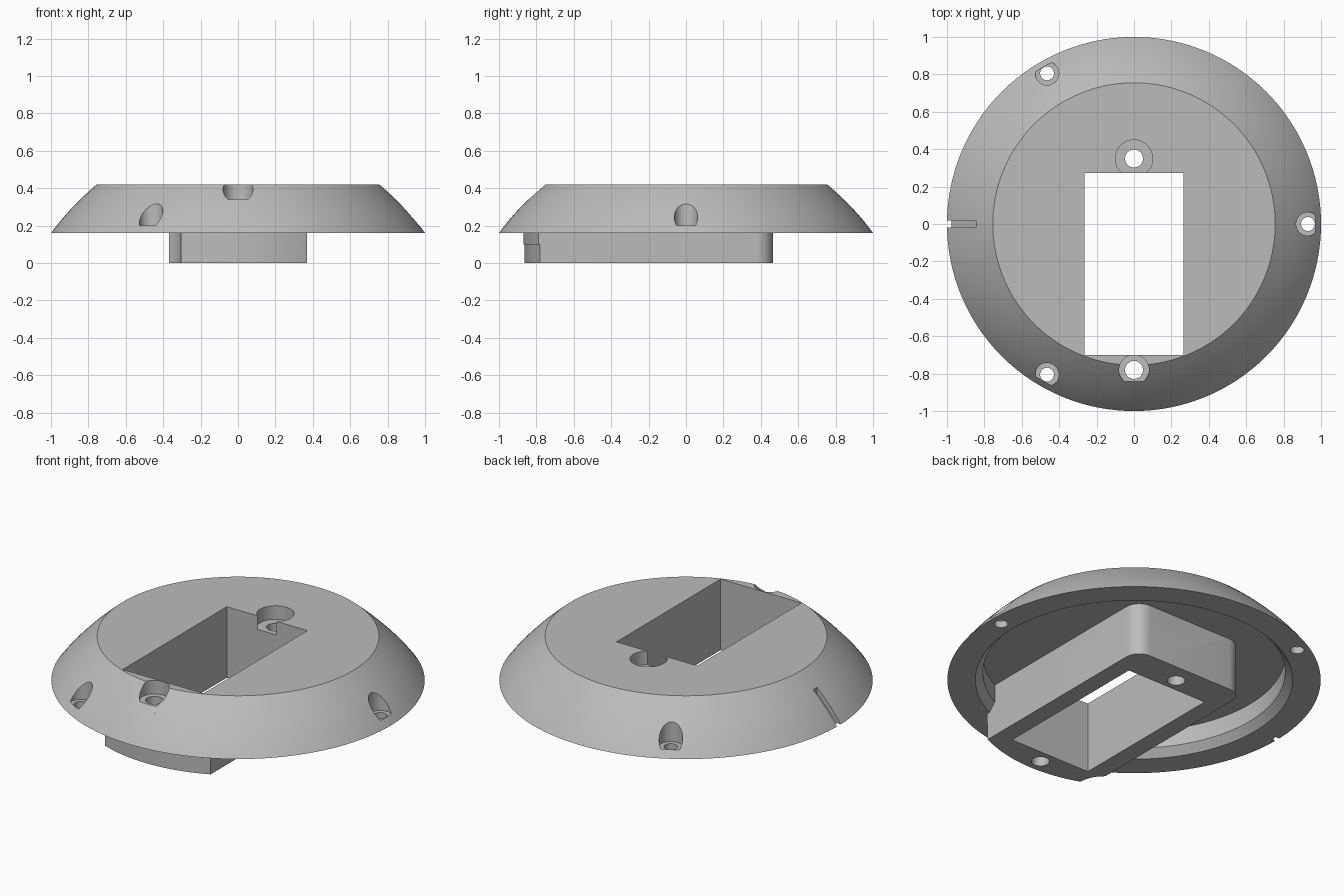
import bpy, bmesh
from math import cos, sin, pi, sqrt, radians

if "Cube" in bpy.data.objects:
    bpy.data.objects.remove(bpy.data.objects["Cube"])

mat = bpy.data.materials.new("plain grey")
mat.use_nodes = True
GREY = (0.5, 0.5, 0.5, 1)
mat.diffuse_color = GREY
mat.node_tree.nodes["Principled BSDF"].inputs["Base Color"].default_value = GREY


def finish(bm, name):
    bmesh.ops.remove_doubles(bm, verts=bm.verts, dist=1e-5)
    bmesh.ops.recalc_face_normals(bm, faces=bm.faces)
    mesh = bpy.data.meshes.new(name)
    bm.to_mesh(mesh)
    bm.free()
    mesh.materials.append(mat)
    ob = bpy.data.objects.new(name, mesh)
    bpy.context.collection.objects.link(ob)
    return ob


def lathe(name, profile, steps, centre=(0, 0)):
    """Spin a closed (radius, z) profile round a vertical axis."""
    bm = bmesh.new()
    cx, cy = centre
    vs = [bm.verts.new((cx + r, cy, z)) for r, z in profile]
    es = [bm.edges.new((vs[i - 1], vs[i])) for i in range(len(vs))
          if profile[i - 1][0] + profile[i][0] > 0]
    bmesh.ops.spin(bm, geom=vs + es, cent=(cx, cy, 0), axis=(0, 0, 1),
                   angle=2 * pi, steps=steps)
    return finish(bm, name)


def prism(name, points, offset):
    """Extrude a closed outline of 3D points."""
    bm = bmesh.new()
    face = bm.faces.new([bm.verts.new(p) for p in points])
    out = bmesh.ops.extrude_face_region(bm, geom=[face])
    bmesh.ops.translate(bm, vec=offset,
                        verts=[v for v in out["geom"] if isinstance(v, bmesh.types.BMVert)])
    return finish(bm, name)


def cylinder(name, x, y, r, z0, z1, steps=48):
    return lathe(name, [(0, z0), (r, z0), (r, z1), (0, z1)], steps, (x, y))


def combine(target, other, operation):
    mod = target.modifiers.new(operation, "BOOLEAN")
    mod.operation, mod.solver, mod.object = operation, "EXACT", other
    bpy.ops.object.select_all(action="DESELECT")
    bpy.context.view_layer.objects.active = target
    target.select_set(True)
    bpy.ops.object.modifier_apply(modifier=mod.name)
    bpy.data.objects.remove(other)


# Domed cover with a hollow underside
TOP, RIM, CEILING = 0.42, 0.16, 0.31
slope = []
for i in range(9):
    t = i / 8
    slope.append((1 - 0.245 * t + 0.06 * t * (1 - t), RIM + (TOP - RIM) * t))
body = lathe("domed_cover", slope + [(0, TOP), (0, CEILING), (0.81, CEILING),
                                     (0.81, 0.205), (0.85, RIM)], 128)

# Block under the cover: rounded back corners, front curved with the rim
half, back, corner, front = 0.368, 0.465, 0.09, 0.87
outline = []
for sx, start in ((1, 0), (-1, 90)):
    for i in range(9):
        a = radians(start + 90 * i / 8)
        outline.append((sx * (half - corner) + corner * cos(a),
                        back - corner + corner * sin(a), 0))
for i in range(25):
    x = -half + 2 * half * i / 24
    outline.append((x, -sqrt(front ** 2 - x ** 2), 0))
block = prism("lower_block", outline, (0, 0, CEILING + 0.003))

# Small step across the block front and clearance beside one screw
combine(block, lathe("step_cutter", [(0.863, -0.1), (1.2, -0.1), (1.2, 0.1), (0.863, 0.1)],
                     128), "DIFFERENCE")
combine(block, cylinder("clearance_cutter", -0.465, -0.805, 0.16, -0.1, RIM), "DIFFERENCE")
combine(body, block, "UNION")

# Rectangular opening through everything
w, y0, y1 = 0.264, -0.70, 0.272
combine(body, prism("window_cutter", [(-w, y0, -1), (w, y0, -1), (w, y1, -1), (-w, y1, -1)],
                    (0, 0, 2)), "DIFFERENCE")

# Counterbored screw holes: x, y, head radius, hole radius, seat height
holes = [(0, 0.35, 0.1, 0.048, 0.34), (0, -0.78, 0.08, 0.048, 0.34)]
for k in range(3):
    a = 2 * pi * k / 3
    holes.append((0.93 * cos(a), 0.93 * sin(a), 0.063, 0.037, 0.2))
for x, y, head, hole, seat in holes:
    cutter = lathe("screw_cutter", [(0, -0.1), (hole, -0.1), (hole, seat),
                                    (head, seat), (head, 0.6), (0, 0.6)], 48, (x, y))
    combine(body, cutter, "DIFFERENCE")

# Narrow slot down the slope at one side
slot = [(-0.975, 0.1), (-0.975, RIM), (-0.845, 0.30), (-0.845, 0.5), (-1.1, 0.5), (-1.1, 0.1)]
combine(body, prism("slot_cutter", [(x, -0.018, z) for x, z in slot], (0, 0.036, 0)),
        "DIFFERENCE")

bpy.ops.object.select_all(action="DESELECT")
body.select_set(True)
bpy.context.view_layer.objects.active = body
bpy.ops.object.shade_smooth_by_angle(angle=radians(25))
